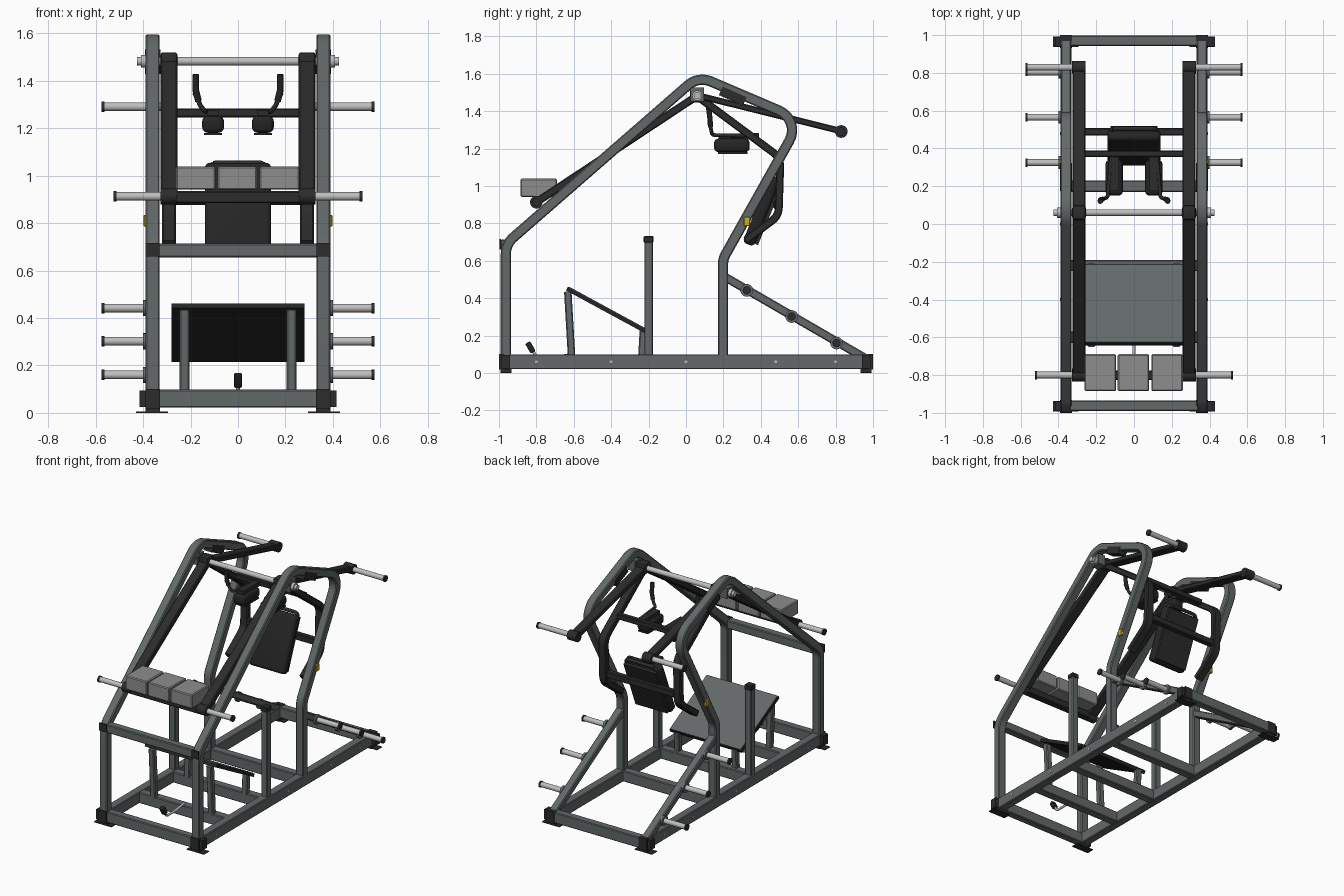
import bpy, bmesh, math
from mathutils import Vector, Matrix

if "Cube" in bpy.data.objects:
    bpy.data.objects.remove(bpy.data.objects["Cube"])


def material(name, rgb):
    m = bpy.data.materials.new(name)
    m.diffuse_color = (*rgb, 1)
    m.use_nodes = True
    m.node_tree.nodes["Principled BSDF"].inputs["Base Color"].default_value = m.diffuse_color
    return m


FRAME = material("frame_grey", (0.125, 0.14, 0.14))
BLACK = material("black_steel", (0.025, 0.025, 0.026))
PAD = material("pad_black", (0.018, 0.018, 0.019))
SILVER = material("silver", (0.52, 0.52, 0.52))
BLOCK = material("block_grey", (0.27, 0.27, 0.27))
YELLOW = material("yellow", (0.6, 0.45, 0.02))


def finish(bm, name, mat):
    bmesh.ops.recalc_face_normals(bm, faces=bm.faces)
    me = bpy.data.meshes.new(name)
    bm.to_mesh(me)
    bm.free()
    me.materials.append(mat)
    ob = bpy.data.objects.new(name, me)
    bpy.context.collection.objects.link(ob)
    return ob


def box(name, center, size, mat, tilt=0, bevel=0.0, segs=1):
    """Box tilted about the x axis (degrees), with optional rounded edges."""
    bm = bmesh.new()
    bmesh.ops.create_cube(bm, size=1)
    bmesh.ops.scale(bm, vec=size, verts=bm.verts)
    if bevel:
        bmesh.ops.bevel(bm, geom=bm.edges[:], offset=bevel, segments=segs,
                        profile=0.5, affect='EDGES')
    bm.transform(Matrix.Translation(center) @ Matrix.Rotation(math.radians(tilt), 4, 'X'))
    return finish(bm, name, mat)


def rod(name, x0, x1, y, z, r, mat, sides=20):
    """Cylinder running along x."""
    bm = bmesh.new()
    bmesh.ops.create_cone(bm, cap_ends=True, segments=sides, radius1=r, radius2=r,
                          depth=abs(x1 - x0))
    bm.transform(Matrix.Translation(((x0 + x1) / 2, y, z)) @ Matrix.Rotation(math.pi / 2, 4, 'Y'))
    return finish(bm, name, mat)


def fillet(pts, r, n=8):
    """Replace the inner corners of a polyline with arcs of radius r."""
    pts = [Vector(p) for p in pts]
    out = [pts[0]]
    for i in range(1, len(pts) - 1):
        p, a, b = pts[i], (pts[i - 1] - pts[i]), (pts[i + 1] - pts[i])
        half = a.angle(b) / 2
        cut = min(r / math.tan(half), a.length * 0.49, b.length * 0.49)
        rad = cut * math.tan(half)
        a.normalize()
        b.normalize()
        c = p + (a + b).normalized() * (rad / math.sin(half))
        u, v = p + a * cut - c, p + b * cut - c
        ang = u.angle(v)
        for k in range(n + 1):
            t = k / n
            out.append(c + (u * math.sin((1 - t) * ang) + v * math.sin(t * ang)) / math.sin(ang))
    out.append(pts[-1])
    return out


def square(w, h, c=0.006):
    w, h = w / 2, h / 2
    return [(w, h - c), (w - c, h), (c - w, h), (-w, h - c),
            (-w, c - h), (c - w, -h), (w - c, -h), (w, c - h)]


def circle(r, n=12):
    return [(r * math.cos(i * math.tau / n), r * math.sin(i * math.tau / n)) for i in range(n)]


def sweep(name, pts, profile, mat, r=0.1):
    """Sweep a profile along a rounded polyline; profile u lies along x where possible."""
    path = fillet(pts, r) if len(pts) > 2 else [Vector(p) for p in pts]
    bm = bmesh.new()
    rings = []
    for i, p in enumerate(path):
        t = (path[min(i + 1, len(path) - 1)] - path[max(i - 1, 0)]).normalized()
        hint = Vector((1, 0, 0)) if abs(t.x) < 0.9 else Vector((0, 1, 0))
        u = (hint - t * hint.dot(t)).normalized()
        v = t.cross(u)
        rings.append([bm.verts.new(p + u * a + v * b) for a, b in profile])
    n = len(profile)
    for a, b in zip(rings, rings[1:]):
        for k in range(n):
            bm.faces.new((a[k], a[(k + 1) % n], b[(k + 1) % n], b[k]))
    bm.faces.new(rings[0])
    bm.faces.new(rings[-1])
    return finish(bm, name, mat)


def yz(x, pts):
    return [(x, y, z) for y, z in pts]


def peg(name, s, x0, x1, y, z):
    """Plate-holding peg: collar, bar and end cap."""
    rod(name + "_collar", s * (x0 - 0.005), s * (x0 + 0.012), y, z, 0.034, FRAME)
    rod(name, s * x0, s * (x1 - 0.01), y, z, 0.018, SILVER)
    rod(name + "_cap", s * (x1 - 0.012), s * x1, y, z, 0.022, BLACK)


# Base cross members
for y, d in ((-0.962, 0.055), (-0.6, 0.06), (-0.22, 0.06), (0.2, 0.06), (0.97, 0.055)):
    box("base_crossbar", (0, y, 0.06), (0.68, d, 0.076), FRAME, bevel=0.005)
box("front_crossbar", (0, -0.963, 0.685), (0.68, 0.055, 0.058), FRAME, bevel=0.005)

for s in (-1, 1):
    X = s * 0.36
    # Base rail, end caps, feet and bolts
    box("base_rail", (X, 0, 0.06), (0.06, 1.97, 0.08), FRAME, bevel=0.005)
    for e in (-1, 1):
        box("rail_end_cap", (X, e * 0.985, 0.06), (0.062, 0.03, 0.082), BLACK)
        box("foot", (X, e * 0.962, 0.011), (0.062, 0.06, 0.022), BLACK)
        box("foot_plate", (s * 0.362, e * 0.965, 0.003), (0.135, 0.055, 0.006), BLACK)
        box("corner_cap", (s * 0.4, e * 0.965, 0.06), (0.03, 0.05, 0.07), BLACK)
    for y in (-0.8, -0.4, 0, 0.48, 0.8):
        rod("rail_bolt", s * 0.388, s * 0.393, y, 0.06, 0.008, SILVER, 10)

    # Bent side frame
    sweep("side_frame", yz(X, [(-0.963, 0.09), (-0.963, 0.69), (0.066, 1.587),
                               (0.615, 1.353), (0.198, 0.61), (0.198, 0.09)]),
          square(0.06, 0.055), FRAME, 0.115)
    box("frame_joint_plate", (X, -0.993, 0.688), (0.058, 0.008, 0.055), BLACK)
    box("frame_sleeve", (X, 0.25, 1.48), (0.066, 0.14, 0.05), BLACK, -24)
    box("pivot_bracket", (X, 0.06, 1.488), (0.056, 0.07, 0.075), FRAME)
    rod("pivot_flange", s * 0.385, s * 0.408, 0.06, 1.483, 0.027, SILVER)
    box("adjustment_tab", (s * 0.389, 0.325, 0.81), (0.02, 0.035, 0.05), YELLOW, bevel=0.004)

    # Stop post
    box("stop_post", (X, -0.2, 0.4), (0.05, 0.046, 0.61), FRAME, bevel=0.005)
    box("stop_post_cap", (X, -0.2, 0.714), (0.056, 0.053, 0.036), BLACK, bevel=0.005)

    # Rear storage brace and pegs
    sweep("rear_brace", yz(X, [(0.2, 0.518), (0.96, 0.078)]), square(0.055, 0.046), FRAME)
    for y, z in ((0.325, 0.442), (0.565, 0.302), (0.805, 0.16)):
        peg("storage_peg", s, 0.388, 0.575, y, z)

    # Lever arm with front and rear pegs
    A = s * 0.291
    sweep("lever_arm_front", yz(A, [(-0.82, 0.9), (0.075, 1.492)]), square(0.07, 0.042), BLACK)
    sweep("lever_arm_rear", yz(A, [(0.04, 1.489), (0.85, 1.288)]), square(0.07, 0.034), BLACK)
    box("pivot_housing", (A, 0.06, 1.483), (0.072, 0.075, 0.075), BLACK, bevel=0.012, segs=2)
    for y, z, x1 in ((-0.8, 0.913, 0.525), (0.83, 1.291, 0.575)):
        rod("arm_end_boss", s * 0.257, s * 0.327, y, z, 0.034, BLACK)
        rod("arm_peg", s * 0.32, s * (x1 - 0.01), y, z, 0.018, SILVER)
        rod("arm_peg_cap", s * (x1 - 0.012), s * x1, y, z, 0.022, BLACK)

    # Carriage side tube, hooked forward at the bottom
    sweep("carriage_tube", yz(A, [(0.06, 1.48), (0.505, 1.15), (0.495, 0.84), (0.32, 0.71)]),
          square(0.058, 0.042), BLACK, 0.09)

    # Platform legs
    sweep("platform_front_leg", yz(s * 0.225, [(-0.612, 0.09), (-0.632, 0.435)]),
          square(0.042, 0.04), FRAME)
    sweep("platform_rear_leg", yz(s * 0.225, [(-0.236, 0.09), (-0.228, 0.225)]),
          square(0.042, 0.04), FRAME)

    # Shoulder pad, its plate, hanger and hand grip
    P = s * 0.105
    box("shoulder_pad", (P, 0.245, 1.217), (0.092, 0.19, 0.072), PAD, bevel=0.024, segs=4)
    box("shoulder_pad_plate", (P, 0.25, 1.176), (0.075, 0.16, 0.01), BLACK)
    box("shoulder_pad_hanger", (P, 0.28, 1.262), (0.05, 0.21, 0.03), BLACK)
    sweep("grip_bar", [(s * 0.12, 0.37, 1.268), (s * 0.14, 0.14, 1.272),
                       (s * 0.158, 0.135, 1.295), (s * 0.183, 0.125, 1.35)],
          circle(0.01), BLACK, 0.03)
    sweep("hand_grip", [(s * 0.167, 0.131, 1.315), (s * 0.178, 0.128, 1.36),
                        (s * 0.178, 0.12, 1.427)], circle(0.014), PAD, 0.04)

# Pivot shaft
rod("pivot_shaft", -0.425, 0.425, 0.06, 1.483, 0.018, SILVER)

# Lever front beam with three weight blocks
box("lever_front_beam", (0, -0.8, 0.91), (0.55, 0.05, 0.05), BLACK, bevel=0.005)
for x in (-0.178, -0.003, 0.175):
    box("weight_block", (x, -0.787, 0.99), (0.167, 0.195, 0.098), BLOCK, bevel=0.006)

# Carriage crossbars
box("shoulder_crossbar", (0, 0.372, 1.265), (0.54, 0.036, 0.038), BLACK, bevel=0.005)
box("back_crossbar", (0, 0.488, 0.9), (0.54, 0.04, 0.045), BLACK, bevel=0.005)

# Back pad with backing board and top hoop
box("back_pad", (0, 0.405, 0.868), (0.28, 0.065, 0.39), PAD, -22, 0.022, 4)
box("back_board", (0, 0.444, 0.854), (0.25, 0.018, 0.36), BLACK, -22)
sweep("pad_hoop", [(-0.12, 0.475, 0.98), (-0.12, 0.505, 1.052), (0.12, 0.505, 1.052),
                   (0.12, 0.475, 0.98)], circle(0.012), BLACK, 0.03)

# Sloped foot platform: black board with grey tread plate
box("platform_board", (0, -0.428, 0.338), (0.56, 0.475, 0.022), PAD, -28.5)
box("platform_tread", (0, -0.4225, 0.348), (0.55, 0.465, 0.006), FRAME, -28.5)

# Foot release pedal
sweep("pedal_rod", [(0, -0.6, 0.1), (0, -0.7, 0.085), (0, -0.8, 0.085), (0, -0.835, 0.15)],
      circle(0.008), SILVER, 0.03)
box("pedal_pad", (0, -0.832, 0.137), (0.034, 0.03, 0.06), PAD, 30, 0.006, 2)

# Smooth the rounded surfaces, keep hard edges
bpy.ops.object.select_all(action='SELECT')
bpy.context.view_layer.objects.active = bpy.context.scene.objects[0]
bpy.ops.object.shade_smooth_by_angle(angle=math.radians(35))
